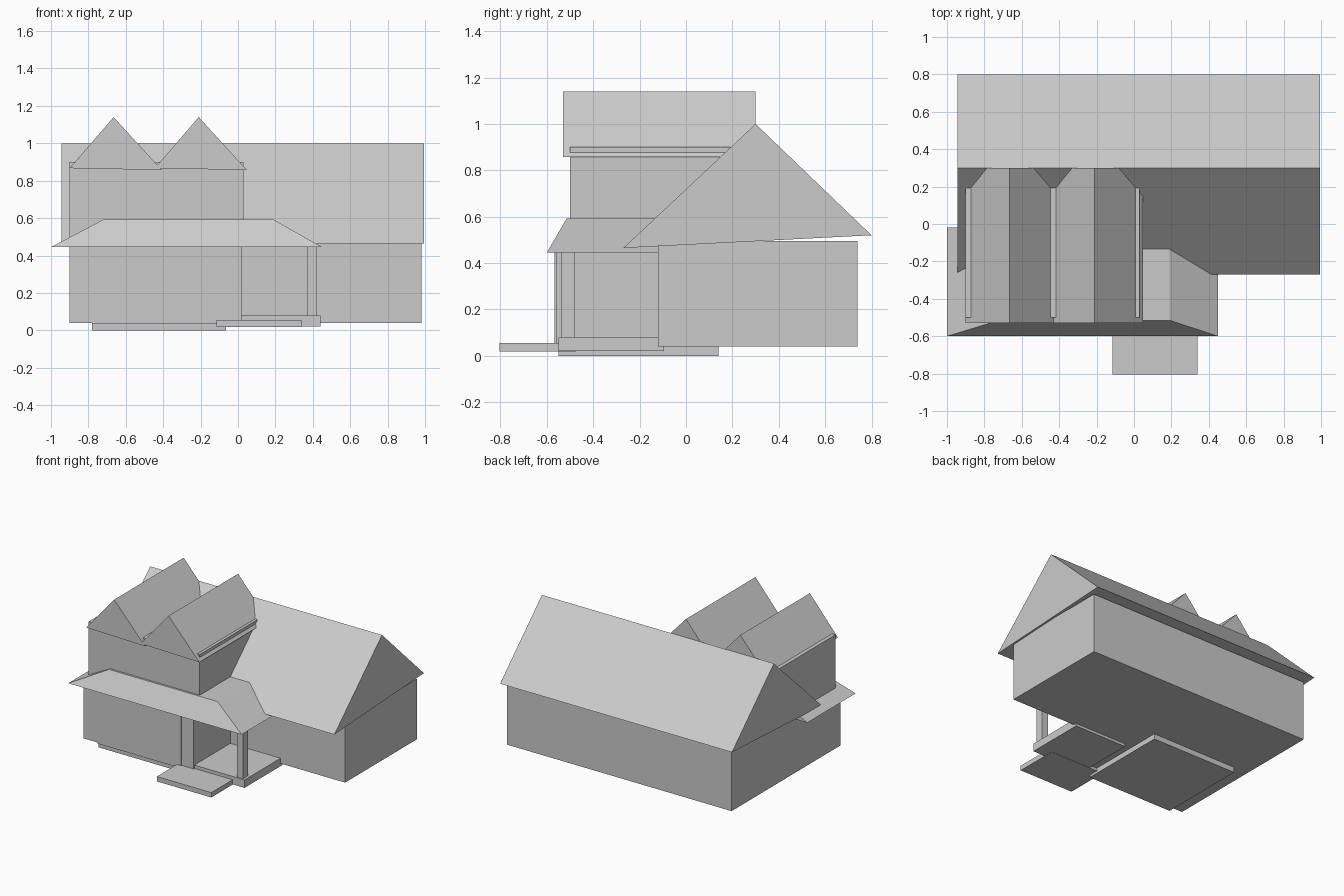
import bpy

if "Cube" in bpy.data.objects:
    bpy.data.objects.remove(bpy.data.objects["Cube"])


def mesh(name, verts, faces):
    me = bpy.data.meshes.new(name)
    me.from_pydata(verts, [], faces)
    me.update()
    ob = bpy.data.objects.new(name, me)
    bpy.context.collection.objects.link(ob)
    return ob


def loft(name, a, b):
    """Closed solid between two matching outlines."""
    n = len(a)
    faces = [tuple(reversed(range(n))), tuple(range(n, 2 * n))]
    faces += [(i, (i + 1) % n, n + (i + 1) % n, n + i) for i in range(n)]
    return mesh(name, a + b, faces)


def rect(x, y, z):
    return [(x[0], y[0], z), (x[1], y[0], z), (x[1], y[1], z), (x[0], y[1], z)]


def box(name, x, y, z):
    return loft(name, rect(x, y, z[0]), rect(x, y, z[1]))


# Main house and its long gable roof
box("main_walls", (-0.90, 0.98), (-0.12, 0.74), (0.04, 0.495))
gable = [(-0.27, 0.465), (0.80, 0.52), (0.30, 1.0)]
loft("main_roof", [(-0.945, y, z) for y, z in gable],
     [(0.995, y, z) for y, z in gable])

# Front wing: lower storey, front panel, upper storey
box("wing_walls", (-0.90, 0.02), (-0.56, -0.10), (0.04, 0.46))
box("front_panel", (-0.78, -0.08), (-0.566, -0.55), (0.035, 0.447))
box("upper_walls", (-0.90, 0.03), (-0.50, 0.22), (0.46, 0.90))

# Twin gable roofs over the upper storey
for side, cx in (("left", -0.665), ("right", -0.21)):
    tri = [(cx - 0.235, 0.867), (cx + 0.258, 0.857), (cx, 1.14)]
    loft(side + "_gable_roof", [(x, 0.30, z) for x, z in tri],
         [(x, -0.53, z) for x, z in tri]).data.flip_normals()
    me = bpy.data.objects[side + "_gable_roof"].data
    me.flip_normals()

# Skirt roof wrapping the wing and porch
loft("porch_roof", rect((-1.0, 0.45), (-0.60, -0.02), 0.445),
     rect((-0.72, 0.19), (-0.515, -0.02), 0.592))

# Porch floor, post, step and foundation slab
box("porch_floor", (0.0, 0.44), (-0.55, -0.095), (0.02, 0.08))
box("porch_post", (0.37, 0.42), (-0.54, -0.48), (0.08, 0.445))
box("porch_step", (-0.115, 0.34), (-0.805, -0.475), (0.018, 0.055))
box("foundation_slab", (-0.78, -0.065), (-0.55, 0.14), (0.0, 0.04))
